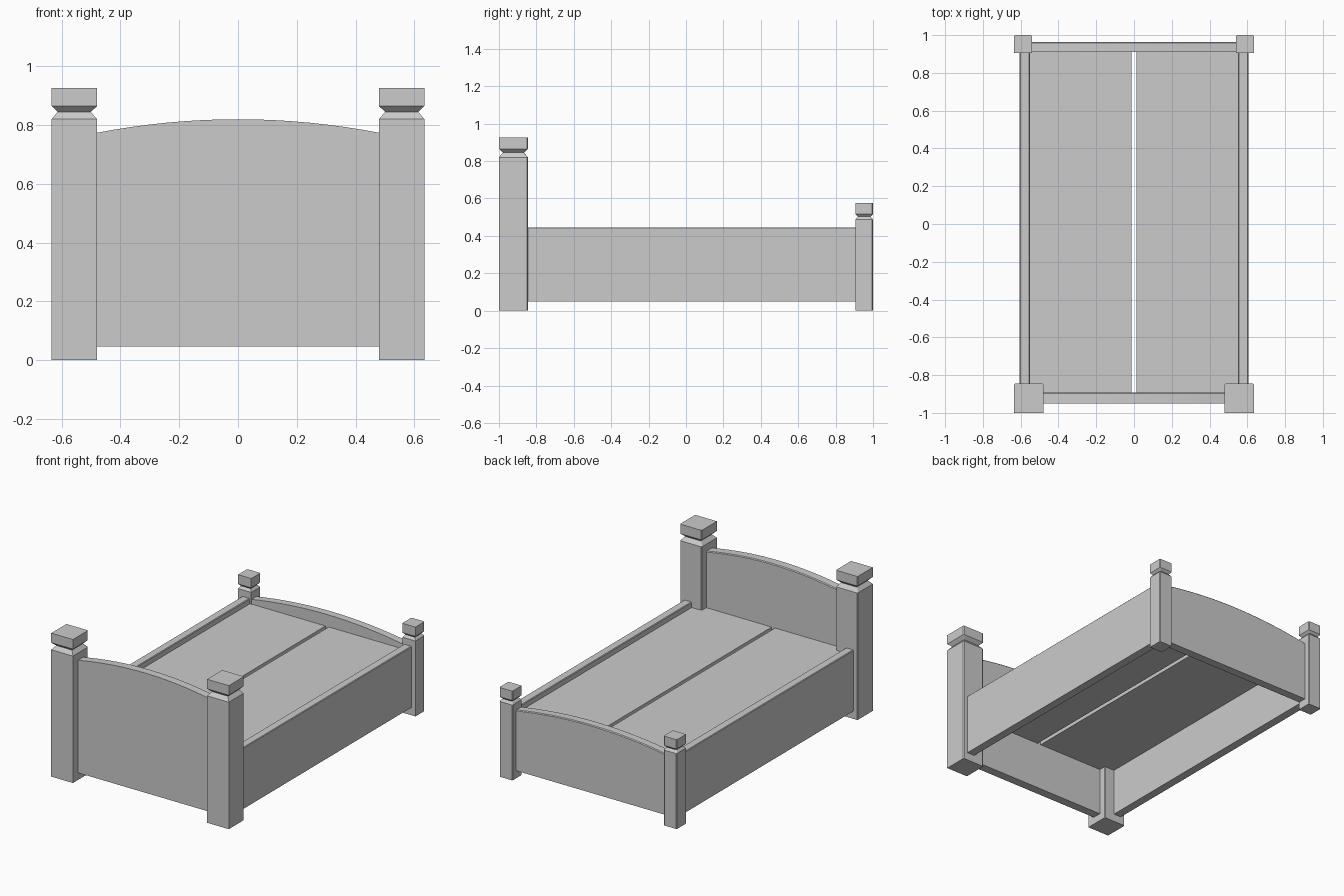
import bpy, bmesh

if "Cube" in bpy.data.objects:
    bpy.data.objects.remove(bpy.data.objects["Cube"])

CH = 0.005  # small edge chamfer


def finish(name, bm):
    bmesh.ops.recalc_face_normals(bm, faces=bm.faces[:])
    me = bpy.data.meshes.new(name)
    bm.to_mesh(me)
    bm.free()
    ob = bpy.data.objects.new(name, me)
    bpy.context.collection.objects.link(ob)
    return ob


def loft(name, rings):
    """Join equal-length rings of points and cap both ends."""
    bm = bmesh.new()
    vs = [[bm.verts.new(p) for p in r] for r in rings]
    n = len(vs[0])
    for a, b in zip(vs, vs[1:]):
        for i in range(n):
            j = (i + 1) % n
            bm.faces.new((a[i], a[j], b[j], b[i]))
    bm.faces.new(vs[0][::-1])
    bm.faces.new(vs[-1])
    return finish(name, bm)


def post(name, cx, cy, width, levels):
    """Square post; levels are (z, inset). The two +y edges are chamfered."""
    rings = []
    for z, inset in levels:
        h = width / 2 - inset
        c = CH
        outline = [(-h, -h), (h, -h), (h, h - c), (h - c, h), (c - h, h), (-h, h - c)]
        rings.append([(cx + x, cy + y, z) for x, y in outline])
    return loft(name, rings)


def arched_panel(name, half, y0, y1, z0, z_edge, z_mid, steps=16):
    """Board with a curved top and a chamfer on the top +y edge."""
    rings = []
    for i in range(steps + 1):
        t = -1 + 2 * i / steps
        z = z_mid - (z_mid - z_edge) * t * t
        x = half * t
        rings.append([(x, y0, z0), (x, y1, z0), (x, y1, z - CH), (x, y1 - CH, z), (x, y0, z)])
    return loft(name, rings)


def board(name, x0, x1, y0, y1, z0, z1, c=0.0):
    """Straight board along y, with optional chamfered top edges."""
    if c:
        prof = [(x0, z0), (x1, z0), (x1, z1 - c), (x1 - c, z1), (x0 + c, z1), (x0, z1 - c)]
    else:
        prof = [(x0, z0), (x1, z0), (x1, z1), (x0, z1)]
    return loft(name, [[(x, y, z) for x, z in prof] for y in (y0, y1)])


HEAD = [(0, 0), (0.82, 0), (0.845, 0.021), (0.865, 0), (0.927, 0)]
FOOT = [(0, 0), (0.487, 0), (0.503, 0.013), (0.517, 0), (0.577, 0)]

for side, s in (("left", -1), ("right", 1)):
    # Corner posts with necked caps
    post(f"head_post_{side}", s * 0.557, -0.9225, 0.155, HEAD)
    post(f"foot_post_{side}", s * 0.587, 0.953, 0.094, FOOT)
    # Side rail
    a, b = sorted((s * 0.551, s * 0.605))
    board(f"side_rail_{side}", a, b, -0.85, 0.91, 0.05, 0.445, 0.004)
    # Bed base half
    a, b = sorted((s * 0.012, s * 0.552))
    board(f"bed_base_{side}", a, b, -0.893, 0.912, 0.355, 0.41)

# Headboard and footboard
arched_panel("headboard", 0.485, -0.95, -0.892, 0.047, 0.773, 0.82)
arched_panel("footboard", 0.545, 0.91, 0.964, 0.05, 0.44, 0.487)
